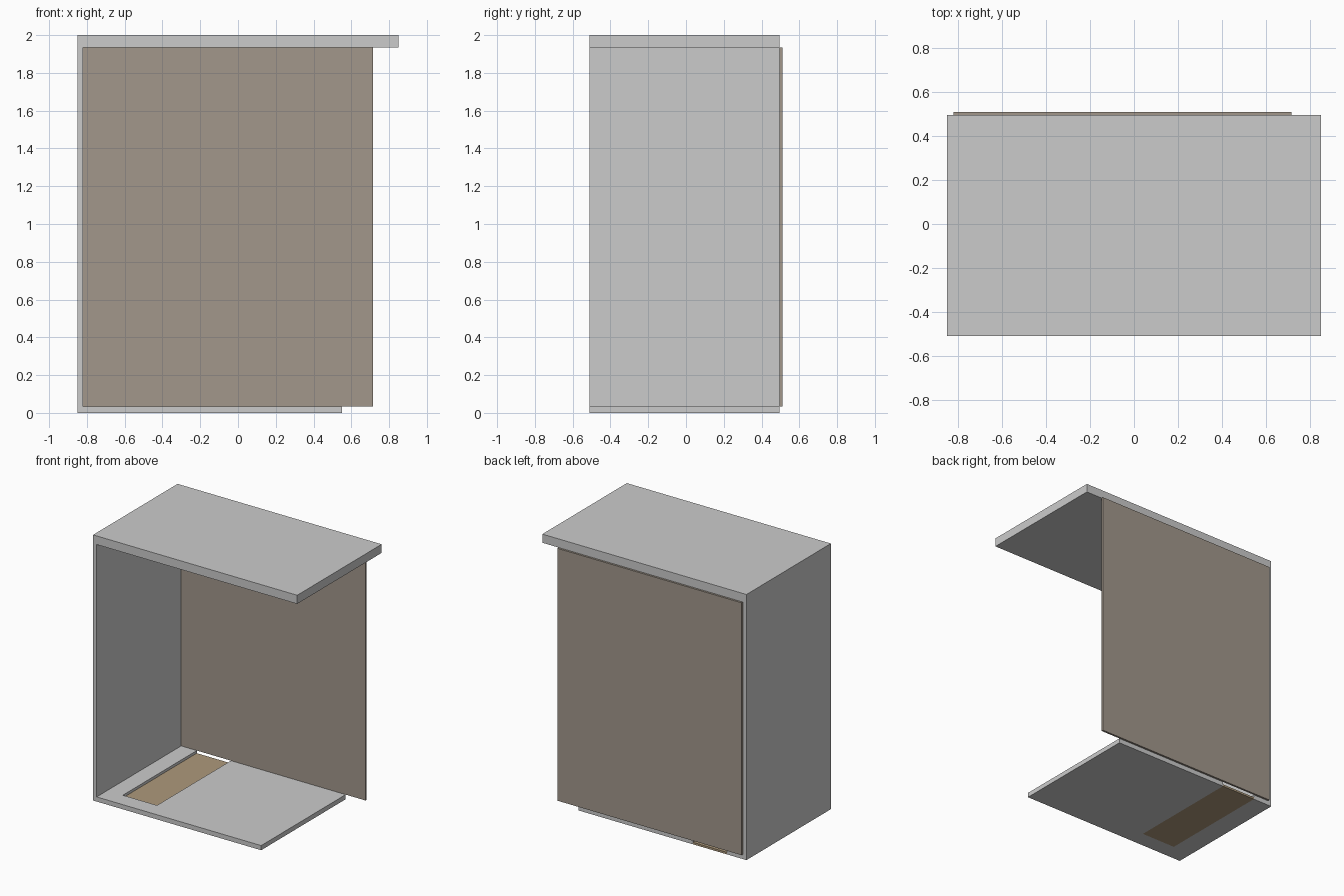
import bpy

if "Cube" in bpy.data.objects:
    bpy.data.objects.remove(bpy.data.objects["Cube"])

brown = bpy.data.materials.new("brown_board")
brown.diffuse_color = (0.42, 0.32, 0.20, 1)
brown.use_nodes = True
brown.node_tree.nodes["Principled BSDF"].inputs["Base Color"].default_value = brown.diffuse_color
taupe = bpy.data.materials.new("taupe_board")
taupe.diffuse_color = (0.36, 0.31, 0.26, 1)
taupe.use_nodes = True
taupe.node_tree.nodes["Principled BSDF"].inputs["Base Color"].default_value = taupe.diffuse_color


def prism(name, outline, z0, z1, material=None):
    """Extrude a flat xy outline between two heights."""
    n = len(outline)
    verts = [(x, y, z) for z in (z0, z1) for x, y in outline]
    faces = [tuple(reversed(range(n))), tuple(range(n, 2 * n))]
    faces += [(i, (i + 1) % n, n + (i + 1) % n, n + i) for i in range(n)]
    mesh = bpy.data.meshes.new(name)
    mesh.from_pydata(verts, [], faces)
    obj = bpy.data.objects.new(name, mesh)
    bpy.context.collection.objects.link(obj)
    if material:
        mesh.materials.append(material)
    return obj


def board(name, x0, x1, y0, y1, z0, z1, material=None):
    return prism(name, [(x0, y0), (x1, y0), (x1, y1), (x0, y1)], z0, z1, material)


FRONT, REAR, BACK = -0.51, 0.495, 0.51
LEFT, RIGHT = -0.85, 0.85
FLOOR, CEIL = 0.035, 1.935
SLOT_L, SLOT_R, SLOT_F = -0.69, -0.405, -0.385

# Carcass: top and left side
board("top_panel", LEFT, RIGHT, FRONT, REAR, CEIL, 2.0)
board("left_side_panel", LEFT, -0.82, FRONT, REAR, FLOOR, CEIL)

# Bottom with a slot open at the rear
prism("bottom_panel", [(LEFT, FRONT), (0.55, FRONT), (0.55, REAR), (SLOT_R, REAR),
                       (SLOT_R, SLOT_F), (SLOT_L, SLOT_F), (SLOT_L, REAR),
                       (LEFT, REAR)], 0, FLOOR)

# Thin board lying in the slot
board("slot_board", SLOT_L, SLOT_R, SLOT_F, REAR, 0, 0.015, brown)

# Back sheet behind the carcass
board("back_panel", -0.82, 0.715, REAR, BACK, FLOOR, CEIL, taupe)
